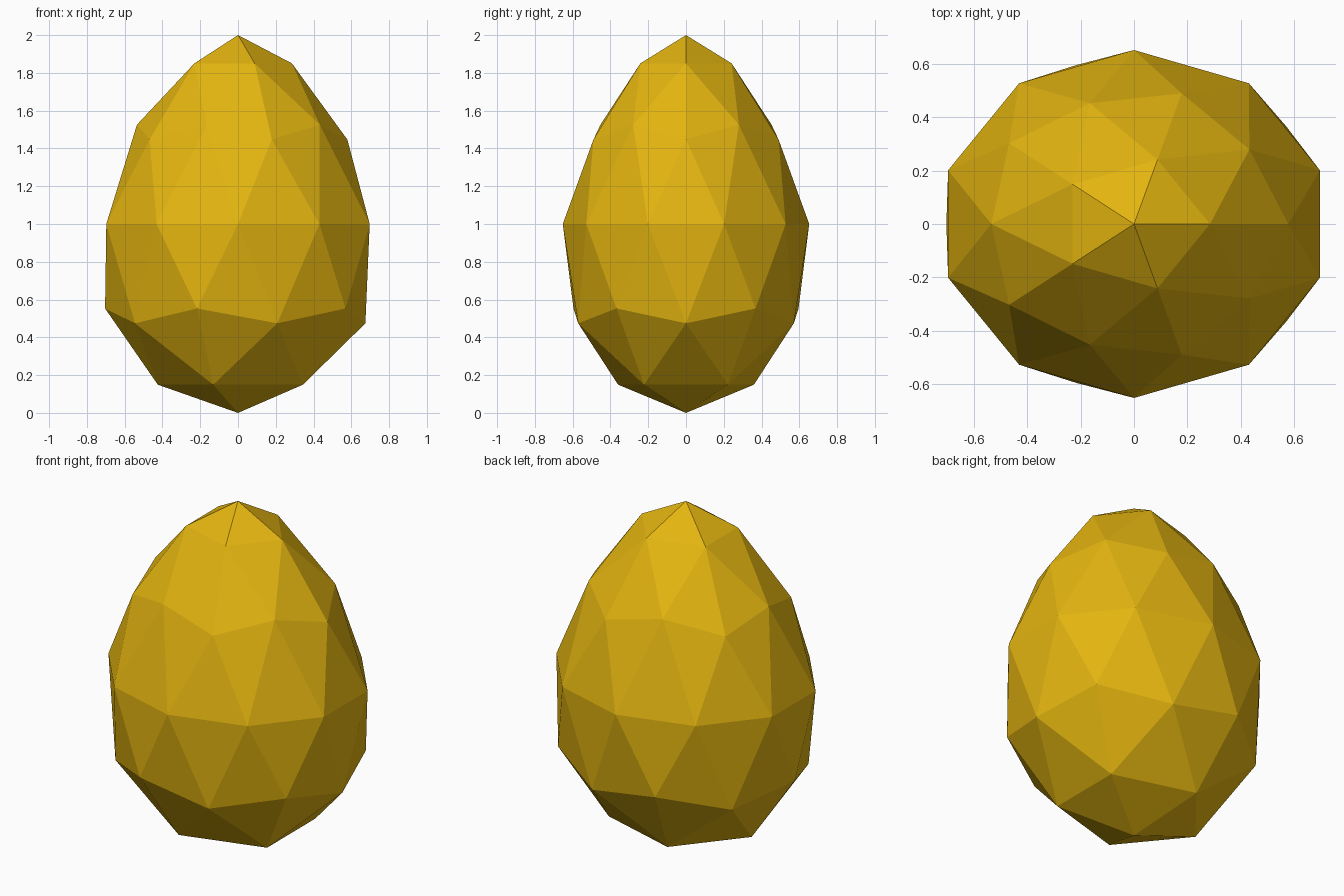
import bpy

# Remove the default cube
cube = bpy.data.objects.get("Cube")
if cube:
    bpy.data.objects.remove(cube, do_unlink=True)

WIDTH = 0.733      # half width at mid height
DEPTH_RATIO = 0.89  # depth relative to width


def taper(z):
    """Width factor along the height: narrow at the top, full at the bottom."""
    return WIDTH - 0.156 * z - 0.08 * z * z


# Golden yellow shell colour
gold = bpy.data.materials.new("golden_yellow")
gold.use_nodes = True
colour = (0.77, 0.46, 0.005, 1.0)
gold.diffuse_color = colour
bsdf = next(n for n in gold.node_tree.nodes if n.type == "BSDF_PRINCIPLED")
bsdf.inputs["Base Color"].default_value = colour

# Faceted egg: a low-poly icosphere, tapered towards the top
bpy.ops.mesh.primitive_ico_sphere_add(subdivisions=2, radius=1, location=(0, 0, 0))
egg = bpy.context.object
egg.name = "faceted_egg"
for v in egg.data.vertices:
    s = taper(v.co.z)
    v.co.x *= s
    v.co.y *= s * DEPTH_RATIO
    v.co.z += 1  # stand on the ground
egg.data.materials.append(gold)
bpy.ops.object.shade_flat()
